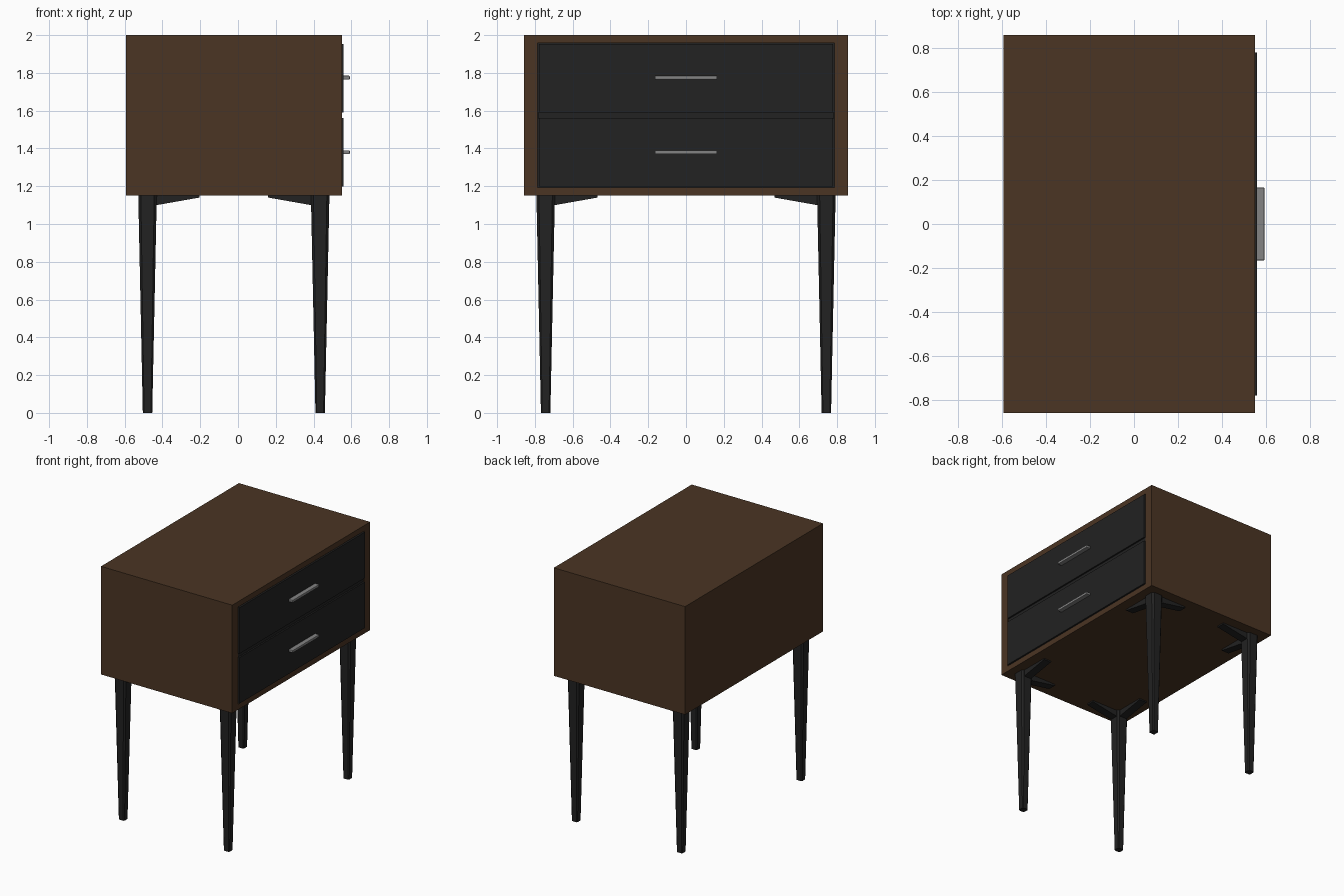
import bpy, bmesh
from mathutils import Vector

if "Cube" in bpy.data.objects:
    bpy.data.objects.remove(bpy.data.objects["Cube"])


def material(name, rgb):
    m = bpy.data.materials.new(name)
    m.diffuse_color = (*rgb, 1)
    m.use_nodes = True
    m.node_tree.nodes["Principled BSDF"].inputs["Base Color"].default_value = m.diffuse_color
    return m


WOOD = material("dark walnut", (0.070, 0.035, 0.017))
BLACK = material("charcoal black", (0.016, 0.016, 0.016))
METAL = material("grey metal", (0.23, 0.23, 0.23))


def finish(bm, name, *mats):
    bmesh.ops.recalc_face_normals(bm, faces=bm.faces)
    me = bpy.data.meshes.new(name)
    bm.to_mesh(me)
    bm.free()
    for m in mats:
        me.materials.append(m)
    ob = bpy.data.objects.new(name, me)
    bpy.context.collection.objects.link(ob)
    return ob


def box_bm(lo, hi):
    bm = bmesh.new()
    bmesh.ops.create_cube(bm, size=1)
    lo, hi = Vector(lo), Vector(hi)
    for v in bm.verts:
        v.co = (lo + hi) / 2 + v.co * (hi - lo)
    return bm


def box(name, lo, hi, mat, bevel=0):
    bm = box_bm(lo, hi)
    if bevel:
        bmesh.ops.bevel(bm, geom=bm.edges[:], offset=bevel, segments=2,
                        affect='EDGES', profile=0.5)
    return finish(bm, name, mat)


# cabinet: box with a shallow recess in the drawer side
FRONT = 0.55
bm = box_bm((-0.592, -0.857, 1.15), (FRONT, 0.857, 2.0))
face = max(bm.faces, key=lambda f: f.calc_center_median().x)
bmesh.ops.inset_individual(bm, faces=[face], thickness=0.05)
for v in face.verts:
    v.co.y = 0.785 if v.co.y > 0 else -0.785
    v.co.z = 1.957 if v.co.z > 1.6 else 1.193
inner = bmesh.ops.extrude_discrete_faces(bm, faces=[face])["faces"][0]
for v in inner.verts:
    v.co.x -= 0.025
inner.material_index = 1
finish(bm, "cabinet", WOOD, BLACK)

# divider rail between the drawers
box("divider_rail", (0.52, -0.78, 1.557), (0.546, 0.78, 1.593), BLACK)

# drawers and their flat pulls
for label, z0, z1, zh in (("lower", 1.198, 1.560, 1.38), ("upper", 1.590, 1.952, 1.775)):
    box(label + "_drawer", (0.522, -0.779, z0), (0.558, 0.779, z1), BLACK)
    box(label + "_pull", (0.55, -0.165, zh - 0.01), (0.592, 0.165, zh + 0.01), METAL, 0.004)


def leg(name, cx, cy, sx, sy):
    # tapered leg with chamfered corners
    bm = bmesh.new()
    rings = []
    for z, h in ((0.0, 0.025), (1.15, 0.049)):
        c = h * 0.72
        pts = [(h, -c), (h, c), (c, h), (-c, h), (-h, c), (-h, -c), (-c, -h), (c, -h)]
        rings.append([bm.verts.new((cx + x, cy + y, z)) for x, y in pts])
    bm.faces.new(rings[0])
    bm.faces.new(rings[1])
    for i in range(8):
        j = (i + 1) % 8
        bm.faces.new((rings[0][i], rings[0][j], rings[1][j], rings[1][i]))
    # two wedge braces under the cabinet, pointing inwards
    profile = ((0.0, 1.15), (0.0, 1.093), (0.048, 1.10), (0.275, 1.14), (0.275, 1.15))
    w = 0.032
    for along_x in (True, False):
        sides = []
        for o in (-w, w):
            sides.append([bm.verts.new((cx - sx * d, cy + o, z) if along_x
                                       else (cx + o, cy - sy * d, z)) for d, z in profile])
        n = len(profile)
        bm.faces.new(sides[0])
        bm.faces.new(sides[1])
        for i in range(n):
            j = (i + 1) % n
            bm.faces.new((sides[0][i], sides[0][j], sides[1][j], sides[1][i]))
    finish(bm, name, BLACK)


# four legs
for sx, a in ((-1, "rear"), (1, "front")):
    for sy, b in ((-1, "left"), (1, "right")):
        leg(f"{a}_{b}_leg", -0.022 + sx * 0.457, sy * 0.743, sx, sy)
